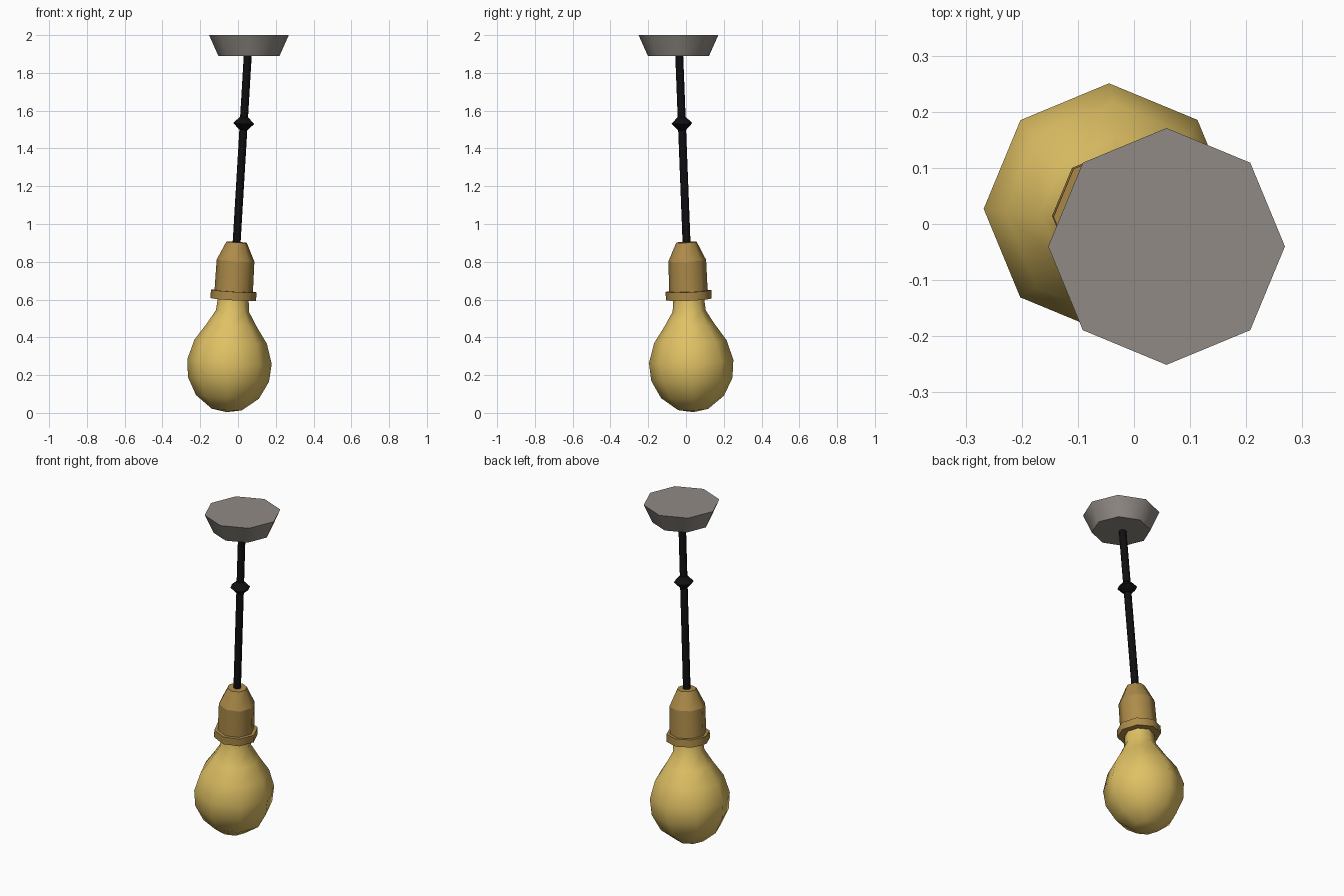
import bpy, math
from mathutils import Vector

cube = bpy.data.objects.get("Cube")
if cube:
    bpy.data.objects.remove(cube, do_unlink=True)


def material(name, rgb, roughness=0.6):
    mat = bpy.data.materials.new(name)
    mat.use_nodes = True
    color = (*rgb, 1.0)
    mat.diffuse_color = color
    shader = mat.node_tree.nodes["Principled BSDF"]
    shader.inputs["Base Color"].default_value = color
    shader.inputs["Roughness"].default_value = roughness
    return mat


grey = material("warm grey", (0.28, 0.255, 0.23))
black = material("cord black", (0.005, 0.005, 0.006))
brass = material("brass", (0.42, 0.26, 0.068))
amber = material("amber glass", (0.74, 0.53, 0.128))

# The lamp hangs along one slightly tilted line
BOTTOM = Vector((-0.061, 0.038, 0.0))
TOP = Vector((0.058, -0.04, 2.0))
TILT = Vector((0, 0, 1)).rotation_difference(TOP - BOTTOM)
SIDES = 8


def lathe(name, profile, mat, origin=BOTTOM, tilted=True):
    """Turn a (radius, height) profile, bottom to top, and cap its ends."""
    verts, rings, faces = [], [], []
    for r, z in profile:
        count = SIDES if r > 0 else 1
        rings.append(list(range(len(verts), len(verts) + count)))
        for i in range(count):
            a = math.tau * i / SIDES
            verts.append((r * math.cos(a), r * math.sin(a), z))
    for low, high in zip(rings, rings[1:]):
        for i in range(SIDES):
            j = (i + 1) % SIDES
            if len(low) == 1:
                faces.append((low[0], high[j], high[i]))
            elif len(high) == 1:
                faces.append((low[i], low[j], high[0]))
            else:
                faces.append((low[i], low[j], high[j], high[i]))
    if len(rings[0]) > 1:
        faces.append(rings[0][::-1])
    if len(rings[-1]) > 1:
        faces.append(rings[-1])
    mesh = bpy.data.meshes.new(name)
    mesh.from_pydata(verts, [], faces)
    mesh.materials.append(mat)
    obj = bpy.data.objects.new(name, mesh)
    bpy.context.collection.objects.link(obj)
    obj.location = origin
    if tilted:
        obj.rotation_mode = 'QUATERNION'
        obj.rotation_quaternion = TILT
    bpy.ops.object.select_all(action='DESELECT')
    obj.select_set(True)
    bpy.context.view_layer.objects.active = obj
    bpy.ops.object.shade_smooth_by_angle(angle=math.radians(52))
    return obj


# Ceiling plate stays level
lathe("ceiling_canopy", [(0.162, -0.11), (0.211, 0)], grey, TOP, False)

# Cord and its knot
lathe("cord", [(0.021, 0.89), (0.021, 1.92)], black)
lathe("cord_knot", [(0.02, 1.5), (0.055, 1.536), (0.02, 1.572)], black)

# Bulb holder
lathe("socket_cap", [(0.1, 0.808), (0.054, 0.906)], brass)
lathe("socket_body", [(0.102, 0.63), (0.1, 0.808)], brass)
lathe("socket_ring", [(0.121, 0.602), (0.121, 0.647)], brass)

# Glass bulb
lathe("bulb", [(0, 0.004), (0.08, 0.018), (0.167, 0.085), (0.215, 0.178),
               (0.2235, 0.273), (0.192, 0.378), (0.133, 0.465),
               (0.088, 0.54), (0.081, 0.61)], amber)
